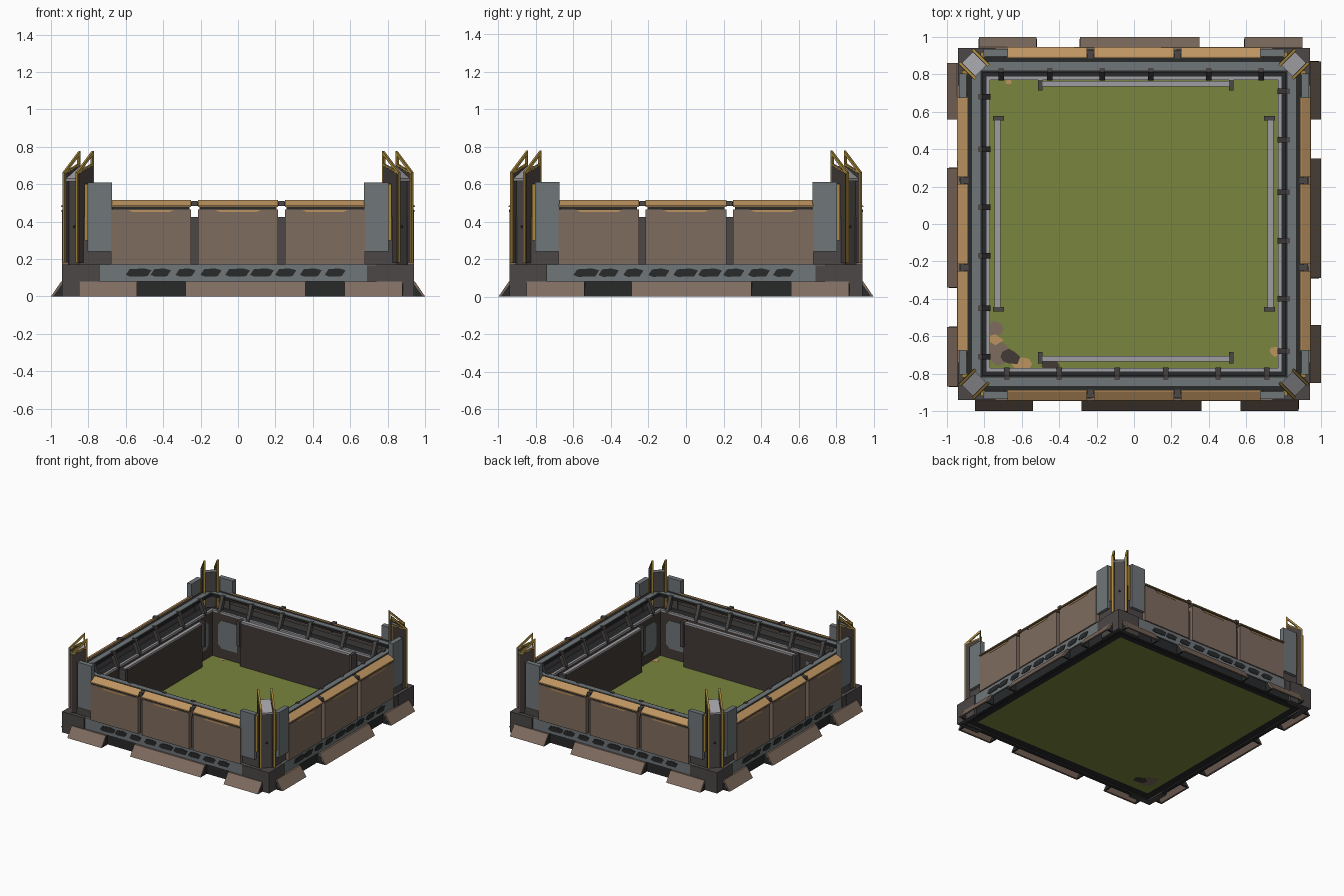
import bpy, bmesh, math, random
from mathutils import Matrix, Vector

if "Cube" in bpy.data.objects:
    bpy.data.objects.remove(bpy.data.objects["Cube"])

random.seed(4)


def material(name, r, g, b):
    m = bpy.data.materials.new(name)
    lin = lambda c: ((c / 255 + 0.055) / 1.055) ** 2.4
    m.diffuse_color = (lin(r), lin(g), lin(b), 1)
    m.use_nodes = True
    m.node_tree.nodes["Principled BSDF"].inputs["Base Color"].default_value = m.diffuse_color
    return m


BROWN = material("brown_panel", 127, 108, 95)
TAN = material("tan_trim", 190, 148, 96)
GREEN = material("grass_green", 122, 133, 62)
GREY = material("steel_grey", 112, 118, 121)
LIGHT = material("light_grey", 158, 158, 162)
DARK = material("dark_grey", 76, 71, 71)
BLACK = material("near_black", 40, 41, 42)
GOLD = material("gold_edge", 168, 136, 62)
UMBER = material("dark_umber", 66, 58, 54)

ALL = (0, 1, 2, 3)  # front, right, back, left


def prism(bm, pts, vec):
    """Extrude a flat polygon along vec."""
    a = [bm.verts.new(p) for p in pts]
    b = [bm.verts.new(Vector(p) + Vector(vec)) for p in pts]
    n = len(pts)
    bm.faces.new(a)
    bm.faces.new(b[::-1])
    for i in range(n):
        bm.faces.new((a[i], b[i], b[(i + 1) % n], a[(i + 1) % n]))


def part(name, mat, shapes, sides=ALL):
    """One object: every (polygon, vector) repeated on the given sides."""
    bm = bmesh.new()
    for k in sides:
        rot = Matrix.Rotation(k * math.pi / 2, 3, 'Z')
        for pts, vec in shapes:
            prism(bm, [rot @ Vector(p) for p in pts], rot @ Vector(vec))
    bmesh.ops.recalc_face_normals(bm, faces=bm.faces)
    me = bpy.data.meshes.new(name)
    bm.to_mesh(me)
    bm.free()
    me.materials.append(mat)
    ob = bpy.data.objects.new(name, me)
    bpy.context.collection.objects.link(ob)


def box(x0, x1, y0, y1, z0, z1):
    return ([(x0, y0, z0), (x1, y0, z0), (x1, y1, z0), (x0, y1, z0)], (0, 0, z1 - z0))


def strip(x0, x1, profile):
    """A (y, z) profile swept along x."""
    return ([(x0, y, z) for y, z in profile], (x1 - x0, 0, 0))


# Grass floor, reaching just under the inner walls
part("grass_floor", GREEN, [box(-.83, .83, -.83, .83, .012, .02)], (0,))

# Worn soil patches in the floor corners, the biggest showing through below
for name, mat, cx, cy, r, z, t in (
        ("soil_brown", BROWN, -.73, -.68, .09, .021, .0095), ("soil_dark", UMBER, -.67, -.71, .06, .023, .012),
        ("soil_brown_side", BROWN, -.75, -.56, .05, .021, .004), ("soil_tan", TAN, -.74, -.62, .04, .024, .004),
        ("soil_tan_front", TAN, -.60, -.75, .05, .023, .004), ("soil_dark_front", UMBER, -.45, -.76, .06, .021, .004),
        ("soil_tan_right", TAN, .755, -.68, .035, .021, .004), ("soil_tan_back", TAN, -.67, .76, .02, .021, .004)):
    ring = []
    for i in range(8):
        q = r * random.uniform(.65, 1.15)
        a = i * math.pi / 4
        ring.append((max(-.775, min(.775, cx + q * math.cos(a))),
                     max(-.775, min(.775, cy + .8 * q * math.sin(a))), z - t))
    part(name, mat, [(ring, (0, 0, t))], (0,))

# Foundation ring, beams and corner blocks
part("foundation", BLACK, [box(-.92, .92, -.92, -.89, 0, .08), box(-.89, .89, -.89, -.83, .012, .03)])
part("base_beam", GREY, [box(-.74, .74, -.93, -.87, .08, .17)])
part("corner_block", DARK, [
    ([(.74, -.94, 0), (.94, -.94, 0), (.94, -.74, 0), (.89, -.74, 0), (.89, -.89, 0), (.74, -.89, 0)],
     (0, 0, .17)),
    box(.69, .74, -.935, -.88, .08, .165),
    box(.79, .89, -.89, -.79, .15, .17)])
slots = []
for i in range(9):
    x = -.60 + i * .133
    w = random.uniform(.085, .12)
    slots.append(([(x, -.934, .115), (x + .025, -.934, .105), (x + w, -.934, .108),
                   (x + w + .02, -.934, .14), (x + w - .02, -.934, .15), (x + .02, -.934, .145)],
                  (0, .006, 0)))
part("beam_slots", BLACK, slots)

# Flared skirt plates, spaced slightly differently per side
SKIRTS = (((-.85, -.54), (-.28, .36), (.57, .88)),
          ((-.85, -.54), (-.29, .35), (.56, .87)),
          ((-.90, -.59), (-.35, .29), (.52, .83)),
          ((-.86, -.56), (-.30, .34), (.55, .87)))
for k, spans in enumerate(SKIRTS):
    part("skirt_plates_%d" % k, BROWN, [
        strip(a, b, [(-1, 0), (-.945, .08), (-.925, .08), (-.985, 0)]) for a, b in spans], (k,))
    part("skirt_ribs_%d" % k, BLACK, [
        strip(x, x + .012, [(-.988, 0), (-.932, .077), (-.91, .077), (-.91, 0)])
        for a, b in spans for x in (a - .001, b - .011)], (k,))

# Outer wall: dark core, three armoured panels, sloped caps
PANELS = ((-.68, -.25), (-.215, .215), (.25, .68))
part("wall_core", DARK, [box(-.85, .85, -.91, -.88, .17, .425)])
part("wall_panels", BROWN, [box(a, b, -.94, -.90, .17, .465) for a, b in PANELS])
part("panel_shadow_line", BLACK, [box(a + .01, b - .01, -.935, -.888, .465, .477) for a, b in PANELS])
part("panel_caps", TAN, [
    strip(a, b, [(-.947, .477), (-.945, .485), (-.895, .515), (-.888, .515), (-.888, .477)])
    for a, b in PANELS])
part("panel_notches", TAN, [
    ([(a + .09, -.943, .463), (a + .12, -.943, .45), (b - .12, -.943, .45), (b - .09, -.943, .463)],
     (0, .005, 0)) for a, b in PANELS])

# Raised steel band behind the caps, linked to the inner wall by sloping struts
part("steel_band", GREY, [box(-.865, .865, -.865, -.82, .485, .508)])
part("band_lip", BLACK, [box(-.85, .85, -.89, -.865, .483, .503), box(-.82, .82, -.82, -.81, .485, .503)])
part("walkway", BLACK, [box(-.88, .88, -.88, -.785, .365, .38)])
part("panel_links", DARK, [box(x - .016, x + .016, -.93, -.885, .483, .51) for x in (-.2325, .2325)])
part("band_struts", DARK, [
    strip(x - .014, x + .014, [(-.835, .512), (-.835, .48), (-.79, .385), (-.768, .385), (-.768, .408),
                               (-.812, .512)])
    for x in (-.68, -.40, -.09, .17, .45, .71)])

# Inner wall with pale top rail and corner repair plates
part("inner_wall", UMBER, [box(-.79, .79, -.79, -.775, .015, .385)])
part("inner_rail", LIGHT, [box(-.79, .79, -.79, -.77, .385, .40)])
part("repair_plates", GREY, [
    ([(s * .55, -.776, .10), (s * .69, -.776, .10), (s * .72, -.776, .13), (s * .72, -.776, .29),
      (s * .69, -.776, .33), (s * .55, -.776, .33)], (0, .005, 0)) for s in (-1, 1)])

# Free-standing screens inside each wall
for k, (sh, d) in enumerate(((.01, .72), (.055, .73), (-.01, .75), (-.055, .73))):
    a, b = sh - .51, sh + .51
    part("screen_%d" % k, UMBER, [box(a, b, -d - .012, -d + .012, .015, .375)], (k,))
    part("screen_top_%d" % k, LIGHT, [box(a, b, -d - .015, -d + .015, .375, .388)], (k,))
    part("screen_post_%d" % k, DARK, [
        box(x - .012, x + .012, -d - .025, -d + .035, .19, .393) for x in (a, b)], (k,))

# Grey shield plates and gold strips beside each tower
shields, strips, mounts = [], [], []
for s in (-1, 1):
    lo, hi = sorted((s * .675, s * .805))
    shields.append(box(lo, hi, -.935, -.895, .24, .61))
    lo, hi = sorted((s * .79, s * .82))
    strips.append(box(lo, hi, -.92, -.89, .30, .60))
    lo, hi = sorted((s * .69, s * .83))
    mounts.append(box(lo, hi, -.90, -.875, .17, .48))
part("tower_shields", GREY, shields)
part("shield_gold_strips", GOLD, strips)
part("shield_mounts", DARK, mounts)

# Diagonal corner towers: dark core with pale cap between two gold-framed fins
C = Vector((.855, -.855, 0))
D = Vector((1, -1, 0)).normalized()
P = Vector((1, 1, 0)).normalized()


def fin(uz, off, thick):
    """Polygon in the (outward, up) plane, centred at sideways offset off."""
    return ([C + D * u + P * (off - thick / 2) + Vector((0, 0, z)) for u, z in uz], P * thick)


part("tower_core", DARK, [fin([(-.04, .17), (.03, .17), (.03, .64), (-.04, .68)], 0, .08)])
part("tower_cap", LIGHT, [fin([(-.052, .675), (.05, .615), (.05, .63), (-.052, .695)], 0, .084)])
panels, frames = [], []
for off in (-.05, .05):
    panels.append(fin([(-.054, .18), (.054, .18), (.054, .655), (-.054, .70)], off, .019))
    frames += [fin(q, off, .015) for q in (
        [(-.061, .18), (-.051, .18), (-.051, .76), (-.061, .775)],
        [(.051, .18), (.061, .18), (.061, .66), (.051, .672)],
        [(-.061, .778), (-.061, .76), (.061, .645), (.061, .663)],
        [(-.054, .698), (.054, .653), (.054, .663), (-.054, .71)])]
part("tower_fins", UMBER, panels)
part("tower_fin_frames", GOLD, frames)
